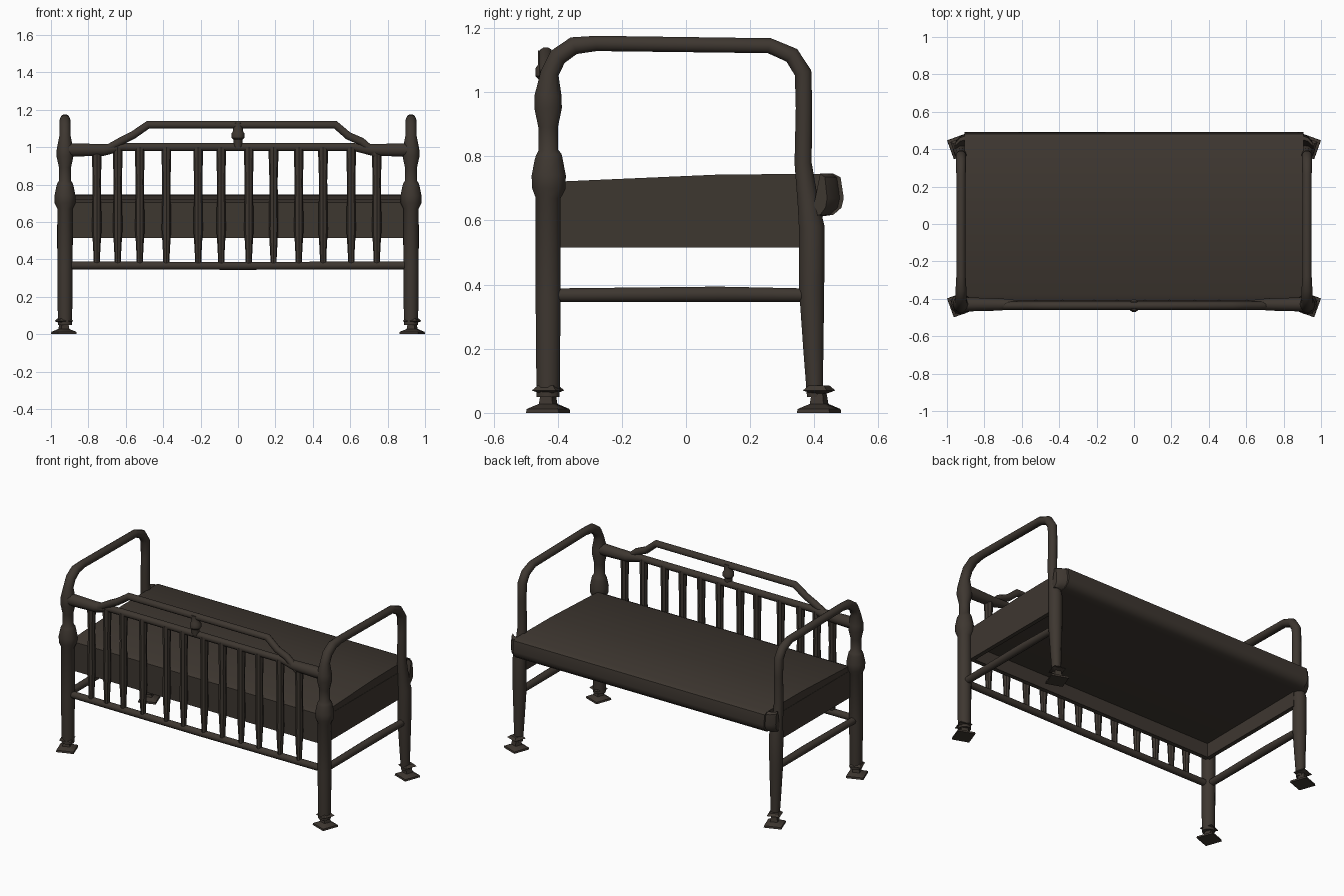
import bpy, bmesh
from math import cos, sin, pi, radians
from mathutils import Vector

cube = bpy.data.objects.get("Cube")
if cube:
    bpy.data.objects.remove(cube, do_unlink=True)

wood = bpy.data.materials.new("dark brown")
wood.use_nodes = True
wood.diffuse_color = (0.048, 0.038, 0.030, 1)
bsdf = next(n for n in wood.node_tree.nodes if n.type == 'BSDF_PRINCIPLED')
bsdf.inputs["Base Color"].default_value = wood.diffuse_color
bsdf.inputs["Roughness"].default_value = 0.8
parts = []


def loft(name, rings):
    """Skin closed rings of points and cap both ends."""
    bm = bmesh.new()
    loops = [[bm.verts.new(p) for p in ring] for ring in rings]
    n = len(loops[0])
    for a, b in zip(loops, loops[1:]):
        for i in range(n):
            j = (i + 1) % n
            bm.faces.new((a[i], a[j], b[j], b[i]))
    bm.faces.new(loops[0][::-1])
    bm.faces.new(loops[-1])
    bmesh.ops.recalc_face_normals(bm, faces=bm.faces)
    mesh = bpy.data.meshes.new(name)
    bm.to_mesh(mesh)
    bm.free()
    mesh.materials.append(wood)
    obj = bpy.data.objects.new(name, mesh)
    bpy.context.collection.objects.link(obj)
    parts.append(obj)
    return obj


def tube(name, path, radii, side, sides=10, turn=0.0):
    """Sweep a circle along a flat path; side is the normal of its plane."""
    pts = [Vector(p) for p in path]
    side = Vector(side)
    rings = []
    for i, p in enumerate(pts):
        ahead = pts[min(i + 1, len(pts) - 1)] - p
        behind = p - pts[max(i - 1, 0)]
        tangent = (ahead.normalized() + behind.normalized()).normalized()
        up = tangent.cross(side).normalized()
        angles = [turn + 2 * pi * k / sides for k in range(sides)]
        rings.append([p + radii[i] * (side * cos(a) + up * sin(a)) for a in angles])
    return loft(name, rings)


X, Y = (1, 0, 0), (0, 1, 0)
BACK = -0.43

# Turned post running up, over the arm and down the other leg: y, z, radius
frame = [
    (-.43, .05, .038), (-.43, .36, .041), (-.43, .67, .041), (-.428, .70, .055),
    (-.428, .74, .056), (-.428, .79, .046), (-.428, .805, .042), (-.43, .82, .032),
    (-.43, .89, .032), (-.43, .95, .045), (-.43, .99, .044), (-.425, 1.06, .030),
    (-.40, 1.11, .030), (-.35, 1.145, .029), (-.28, 1.152, .025), (.26, 1.145, .025),
    (.33, 1.115, .027), (.365, 1.06, .028), (.368, .95, .027), (.365, .78, .028),
    (.38, .66, .034), (.392, .58, .042), (.392, .38, .041), (.397, .20, .033),
    (.402, .05, .026)]

# Four-sided foot: height, corner radius
foot = [(0, .076), (.012, .074), (.028, .032), (.060, .026), (.070, .056), (.085, .036)]

for s, word in ((1, "left"), (-1, "right")):
    x = .925 * s
    tube(word + "_post_and_arm", [(x, y, z) for y, z, r in frame],
         [r for y, z, r in frame], X)
    for y, end in ((BACK, "front"), (.415, "back")):
        tube(f"{word}_{end}_foot", [(.931 * s, y, z) for z, r in foot],
             [r for z, r in foot], X, 4, radians(25) * s)
    tube(word + "_side_stretcher", [(x, BACK, .367), (x, .1, .37), (x, .38, .367)],
         [.022, .025, .022], X)

# Straight rails between the posts
rail = [(-.92, .985, .038), (-.72, .985, .033), (-.62, 1.0, .022),
        (.62, 1.0, .022), (.72, .985, .033), (.92, .985, .038)]
tube("upper_rail", [(x, BACK, z) for x, z, r in rail], [r for x, z, r in rail], Y)
tube("lower_rail", [(-.92, BACK, .368), (0, BACK, .365), (.92, BACK, .368)], [.022] * 3, Y)

# Raised crest rail with its centre support
crest = [(-.70, .99), (-.62, 1.035), (-.56, 1.065), (-.48, 1.12),
         (.52, 1.12), (.59, 1.06), (.66, 1.03), (.74, .96)]
tube("crest_rail", [(x, -.437, z) for x, z in crest], [.022] * len(crest), Y)
support = [(1.0, .022), (1.04, .024), (1.05, .034), (1.075, .034), (1.085, .026), (1.13, .026)]
tube("crest_support", [(0, -.437, z) for z, r in support], [r for z, r in support], X)

# Tapered spindles
spindle = [(.37, .017), (.41, .017), (.56, .025), (.82, .022), (.95, .026), (1.0, .026)]
places = [-.755, -.643, -.525, -.383, -.213, -.09, .058, .19, .325, .455, .605, .742]
for i, x in enumerate(places):
    tube(f"spindle_{i + 1}", [(x, BACK, z) for z, r in spindle],
         [r for z, r in spindle], X, 8)

# Seat slab with a slightly sloping top and a rounded edge that tapers at its ends
seat = [(-.415, .605), (.42, .612), (.46, .618), (.485, .64), (.492, .67),
        (.482, .735), (.46, .746), (.1, .743), (-.38, .722), (-.415, .705)]
rings = []
for x, edge in ((-.955, .44), (-.93, .47), (-.87, .492), (.87, .492), (.93, .47), (.955, .44)):
    # Only the overhanging edge reaches past the arms
    start = -.415 if abs(x) < .9 else .33
    squash = (edge - start) / (.492 - start)
    rings.append([(x, max(start, start + (y - start) * squash), z) for y, z in seat])
middle = [[(x, y, z) for y, z in seat] for x in (-.905, .905)]
loft("seat", middle[:1] + rings[2:4] + middle[1:])
roll = [i for i in range(len(seat)) if seat[i][0] > .4]
loft("seat_edge", [[ring[i] for i in roll] for ring in rings])

# Skirt panels hanging below the seat on three sides
def panel(name, x0, x1, y0, y1):
    loft(name, [[(x0, y0, z), (x1, y0, z), (x1, y1, z), (x0, y1, z)] for z in (.515, .69)])


panel("front_skirt", -.905, .905, -.413, -.385)
panel("left_skirt", .88, .907, -.41, .39)
panel("right_skirt", -.907, -.88, -.41, .39)

# Smooth shading with sharp edges kept
bpy.ops.object.select_all(action='DESELECT')
for obj in parts:
    obj.select_set(True)
bpy.context.view_layer.objects.active = parts[0]
bpy.ops.object.shade_smooth_by_angle(angle=radians(40))
